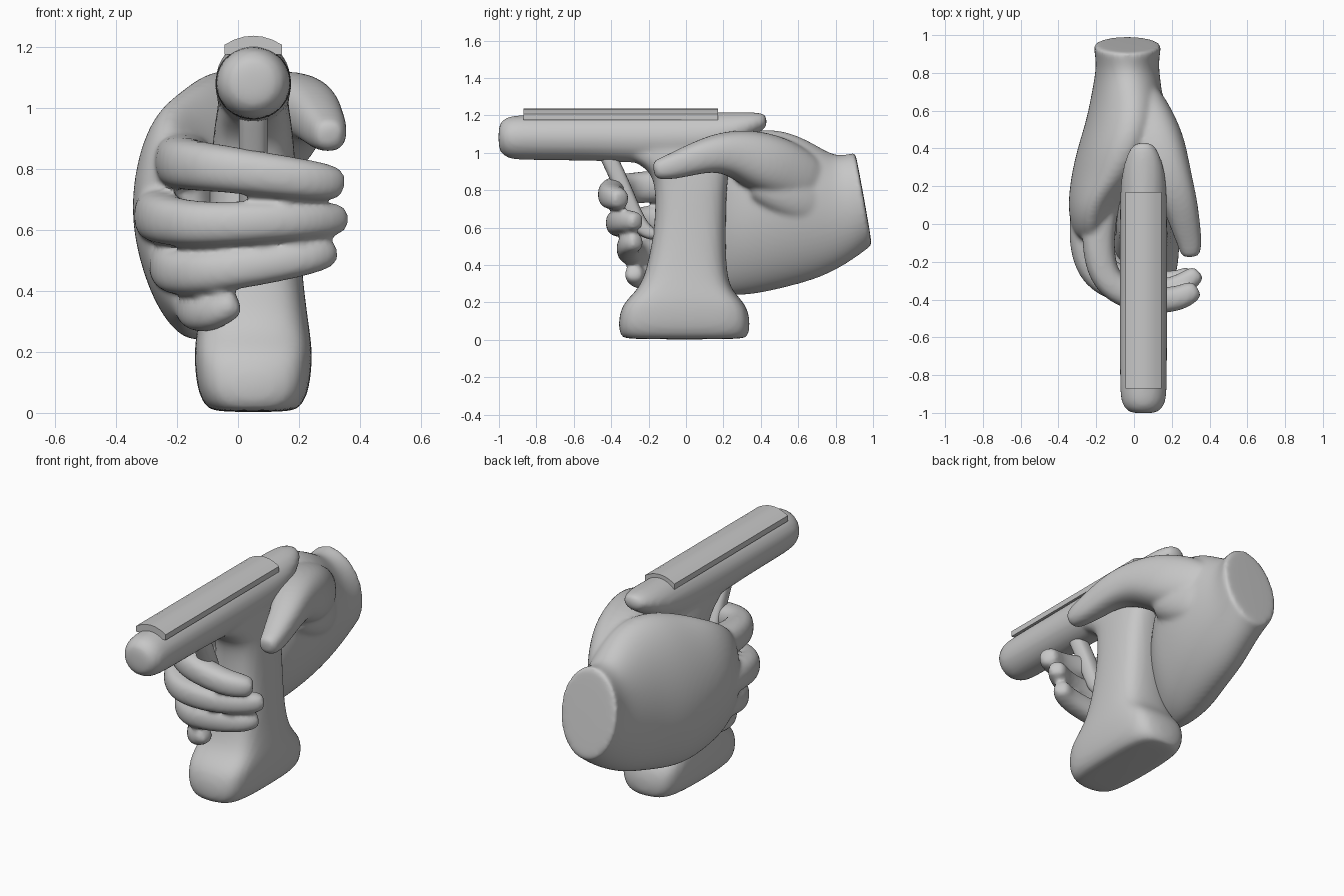
import bpy, bmesh, math
from mathutils import Vector

grey = bpy.data.materials.new("plain grey")
grey.diffuse_color = (0.57, 0.57, 0.57, 1)
CX = 0.05  # centre line of the tool


def power(v, e):
    return math.copysign(abs(v) ** e, v)


def loft(bm, sections, n=12, e=1.0):
    """Skin closed rings; each section is (centre, half axis u, half axis v[, squareness])."""
    rings = []
    for c, u, v, *own in sections:
        c, u, v = Vector(c), Vector(u), Vector(v)
        k = own[0] if own else e
        rings.append([bm.verts.new(c + u * power(math.cos(a), k) + v * power(math.sin(a), k))
                      for a in (2 * math.pi * i / n for i in range(n))])
    for a, b in zip(rings, rings[1:]):
        for i in range(n):
            j = (i + 1) % n
            bm.faces.new((a[i], a[j], b[j], b[i]))
    bm.faces.new(rings[0][::-1])
    bm.faces.new(rings[-1])


def tube(bm, pts, n=12):
    """Rounded digit through (x, y, z, radius) points with a blunt tip."""
    sections = []
    for i, p in enumerate(pts):
        a, b = pts[max(i - 1, 0)], pts[min(i + 1, len(pts) - 1)]
        t = (Vector(b[:3]) - Vector(a[:3])).normalized()
        side = t.cross(Vector((0, 0, 1))).normalized()
        up = side.cross(t)
        sections.append((p[:3], up * p[3] * 1.04, side * p[3] * 1.04))
    c, u, v = sections[-1]
    t = (Vector(c) - Vector(pts[-2][:3])).normalized()
    sections.append((Vector(c) + t * 0.02, u * 0.7, v * 0.7))
    loft(bm, sections, n, 0.8)


def finish(name, bm, subsurf=0, voxel=0, smooth=0, angle=50):
    bmesh.ops.recalc_face_normals(bm, faces=bm.faces)
    me = bpy.data.meshes.new(name)
    bm.to_mesh(me)
    bm.free()
    me.materials.append(grey)
    ob = bpy.data.objects.new(name, me)
    bpy.context.collection.objects.link(ob)
    bpy.ops.object.select_all(action='DESELECT')
    ob.select_set(True)
    bpy.context.view_layer.objects.active = ob
    if subsurf:
        ob.modifiers.new("Round", 'SUBSURF').levels = subsurf
        ob.modifiers["Round"].render_levels = subsurf
    if voxel:
        m = ob.modifiers.new("Fuse", 'REMESH')
        m.mode, m.voxel_size = 'VOXEL', voxel
        s = ob.modifiers.new("Blend", 'SMOOTH')
        s.factor, s.iterations = 0.5, smooth
    for m in list(ob.modifiers):
        bpy.ops.object.modifier_apply(modifier=m.name)
    bpy.ops.object.shade_smooth_by_angle(angle=math.radians(angle))
    return ob


# Tool body: barrel (y, centre z, half width, half height) fused with the grip
bm = bmesh.new()
barrel = [(-1.003, 1.083, .055, .055), (-.988, 1.083, .092, .09), (-.945, 1.082, .121, .118),
          (-.87, 1.082, .128, .124), (-.45, 1.082, .128, .125), (-.2, 1.075, .128, .139),
          (.1, 1.08, .128, .139), (.25, 1.115, .122, .105), (.36, 1.155, .094, .064),
          (.42, 1.168, .058, .044), (.432, 1.168, .03, .025)]
loft(bm, [((CX, y, z), (w, 0, 0), (0, 0, h)) for y, z, w, h in barrel], 16)
# grip: (z, front y, back y, half width, squareness)
grip = [(.002, -.33, .315, .125, .6), (.018, -.352, .335, .158, .55), (.07, -.367, .347, .185, .5),
        (.16, -.357, .339, .195, .5), (.22, -.317, .295, .194, .52), (.28, -.25, .237, .186, .58),
        (.4, -.207, .217, .169, .66), (.6, -.17, .215, .152, .7), (.8, -.164, .22, .142, .72),
        (.9, -.19, .232, .134, .72), (.96, -.29, .25, .126, .72), (1.02, -.42, .28, .117, .8),
        (1.1, -.44, .29, .1, .8)]
loft(bm, [((CX, (a + b) / 2, z), (w, 0, 0), (0, (b - a) / 2, 0), e) for z, a, b, w, e in grip], 16)
finish("tool_body", bm, 2, 0.016, 4)

# Top rail: shallow arc profile extruded along the barrel
bm = bmesh.new()
arc = [(-.095 + .19 * i / 6, 1.237 - .03 * (i / 3 - 1) ** 2) for i in range(7)]
profile = arc + [(.095, 1.175), (-.095, 1.175)]
face = bm.faces.new([bm.verts.new((CX + x, -.87, z)) for x, z in profile])
ext = bmesh.ops.extrude_face_region(bm, geom=[face])
bmesh.ops.translate(bm, vec=(0, 1.04, 0), verts=[g for g in ext['geom'] if isinstance(g, bmesh.types.BMVert)])
finish("top_rail", bm, angle=20)

# Trigger: curved bar between barrel and grip
bm = bmesh.new()
path = [(-.44, 1.03), (-.405, .96), (-.335, .81), (-.28, .67), (-.23, .58), (-.13, .54)]
loft(bm, [((CX, y, z), (.05, 0, 0), (0, .044, .017)) for y, z in path], 8, 0.5)
finish("trigger", bm, 2)

# Hand: palm, wrist, thumb and fingers fused into one skin
bm = bmesh.new()
palm = [((-.035, .953, .752), (0, -.045, .25), (.18, 0, 0)),
        ((-.035, .945, .75), (0, -.045, .255), (.183, 0, 0)),
        ((-.035, .92, .74), (0, -.045, .262), (.18, 0, 0)),
        ((-.035, .84, .70), (0, -.045, .285), (.167, 0, 0)),
        ((-.035, .71, .69), (.03, -.02, .365), (.187, 0, 0)),
        ((-.045, .55, .70), (.05, 0, .425), (.205, 0, -.02)),
        ((-.08, .4, .69), (.05, 0, .45), (.22, 0, -.03)),
        ((-.12, .25, .66), (.02, 0, .44), (.22, 0, -.02), 1.1),
        ((-.19, .1, .64), (-.03, 0, .39), (.165, 0, 0), 1.15),
        ((-.205, -.03, .62), (-.03, 0, .33), (.128, 0, 0), 1.15),
        ((-.2, -.1, .61), (-.02, 0, .25), (.085, 0, 0), 1.1)]
loft(bm, palm, 16)
# thumb, then the mound at its root
tube(bm, [(-.02, .72, .8, .13), (.045, .56, .89, .16), (.11, .41, .95, .165), (.17, .28, .995, .132),
          (.215, .18, 1.0, .107), (.25, .09, .983, .09), (.275, -.02, .945, .077),
          (.295, -.1, .92, .065), (.3, -.155, .91, .053)])
tube(bm, [(-.02, .76, .68, .12), (.02, .62, .75, .155), (.06, .48, .82, .15), (.08, .38, .86, .12)])
# index, middle, ring and little finger, knuckle to tip
for pts in (
    [(-.15, .17, .83, .09), (-.195, -.03, .83, .088), (-.18, -.24, .815, .084),
     (-.1, -.352, .807, .079), (.05, -.402, .788, .073), (.2, -.405, .767, .068),
     (.28, -.375, .757, .063), (.32, -.35, .752, .052)],
    [(-.23, .12, .65, .1), (-.268, -.08, .65, .085), (-.232, -.25, .628, .08),
     (-.12, -.34, .617, .073), (.05, -.37, .625, .069), (.2, -.35, .632, .064),
     (.29, -.3, .635, .058), (.33, -.265, .635, .048)],
    [(-.18, .12, .5, .09), (-.225, -.06, .49, .08), (-.2, -.2, .455, .075),
     (-.1, -.285, .46, .07), (.05, -.31, .48, .065), (.2, -.31, .505, .06),
     (.265, -.29, .52, .055), (.295, -.265, .525, .047)],
    [(-.13, .14, .38, .075), (-.15, -.03, .36, .066), (-.135, -.16, .325, .06),
     (-.1, -.24, .322, .058), (-.05, -.275, .345, .055), (-.015, -.28, .36, .048)],
):
    tube(bm, pts)
finish("hand", bm, 2, 0.012, 10)
